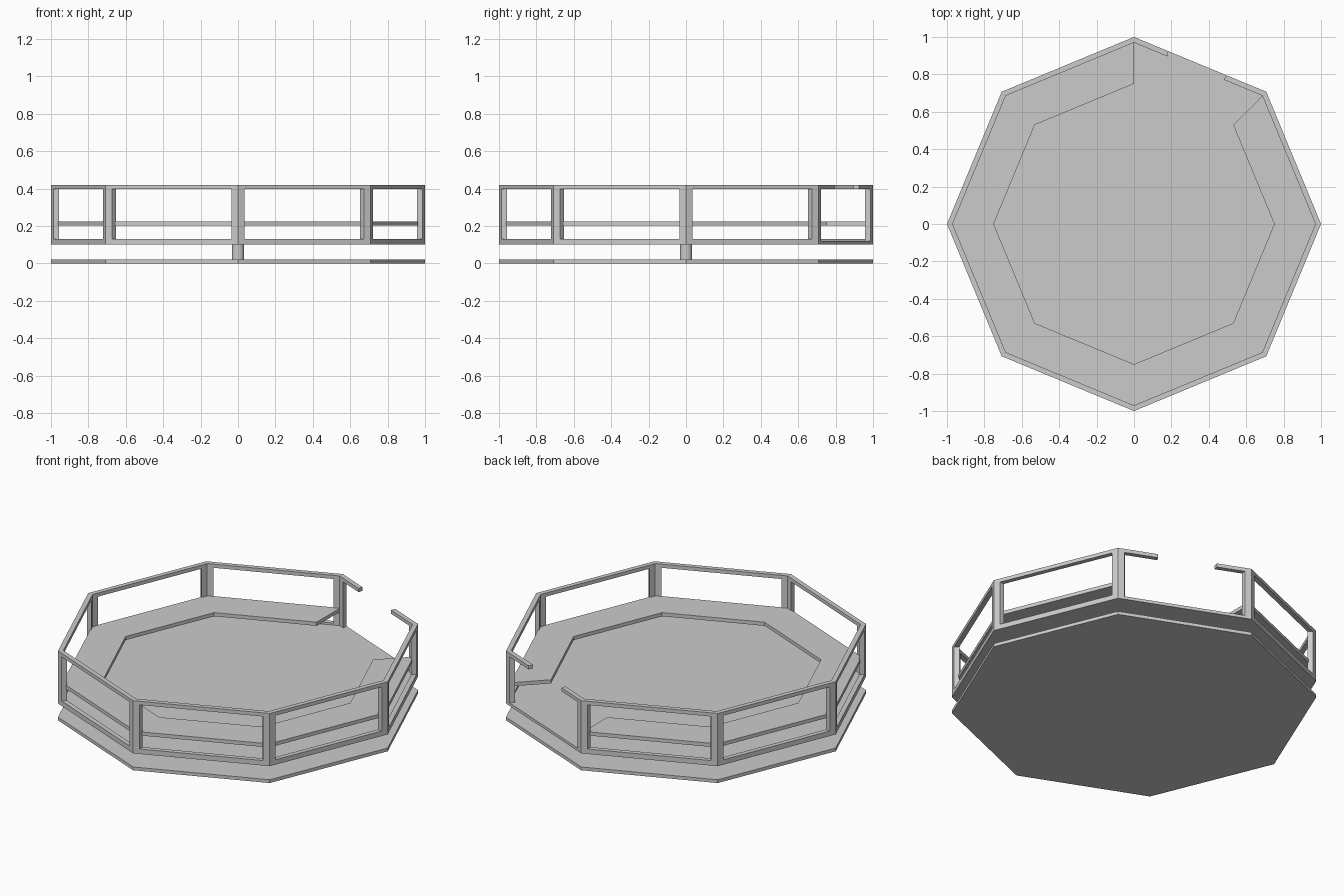
import bpy, bmesh, math
from mathutils import Vector

if "Cube" in bpy.data.objects:
    bpy.data.objects.remove(bpy.data.objects["Cube"])

N = 8


def rim(t, scale):
    """Point on the octagon outline; t counts sides from the +x corner."""
    i = math.floor(t)
    a, b = [Vector((math.cos(k * math.tau / N), math.sin(k * math.tau / N))) for k in (i, i + 1)]
    return a.lerp(b, t - i) * scale


def finish(name, bm):
    bmesh.ops.recalc_face_normals(bm, faces=bm.faces)
    me = bpy.data.meshes.new(name)
    bm.to_mesh(me)
    bm.free()
    ob = bpy.data.objects.new(name, me)
    bpy.context.collection.objects.link(ob)
    return ob


def band(name, t0, t1, r0, r1, z0, z1):
    """Rectangular bar following the octagon from t0 to t1, mitred at corners."""
    ts = [t0] + [k for k in range(math.floor(t0) + 1, math.ceil(t1))] + [t1]
    closed = abs(t1 - t0 - N) < 1e-6
    if closed:
        ts.pop()
    bm = bmesh.new()
    loops = []
    for t in ts:
        loops.append([bm.verts.new((*rim(t, r), z))
                      for r, z in ((r0, z0), (r1, z0), (r1, z1), (r0, z1))])
    pairs = list(zip(loops, loops[1:])) + ([(loops[-1], loops[0])] if closed else [])
    for a, b in pairs:
        for j in range(4):
            k = (j + 1) % 4
            bm.faces.new((a[j], a[k], b[k], b[j]))
    if not closed:
        bm.faces.new(loops[0])
        bm.faces.new(loops[-1])
    return finish(name, bm)


def plate(name, radius, z0, z1, sides=N):
    bm = bmesh.new()
    bmesh.ops.create_cone(bm, cap_ends=True, segments=sides, radius1=radius,
                          radius2=radius, depth=z1 - z0)
    # put a corner on the +x axis
    v = bm.verts[:][0].co
    off = math.atan2(v.y, v.x)
    for w in bm.verts:
        a = math.atan2(w.co.y, w.co.x) - off
        w.co = (radius * math.cos(a), radius * math.sin(a), w.co.z + (z0 + z1) / 2)
    return finish(name, bm)


# base, pivot and turning floor
plate("base_plate", 1.0, 0.0, 0.02)
plate("pivot_post", 0.033, 0.02, 0.102, 16)
plate("floor", 1.0, 0.102, 0.12)

# bench slab, open at the entrance side (between sides 1 and 2)
band("bench_seat", 2, 9, 0.75, 0.975, 0.203, 0.225)

# handrail, broken at the entrance with two stubs
band("handrail", 1.74, 9.30, 0.97, 1.0, 0.398, 0.42)

# low kerb around the floor, leaving the entrance free
band("floor_kerb", 2, 9, 0.97, 1.0, 0.12, 0.132)

# corner posts wrapping each corner
for k in range(N):
    band(f"corner_post_{k + 1}", k - 0.048, k + 0.048, 0.97, 1.0, 0.12, 0.398)
